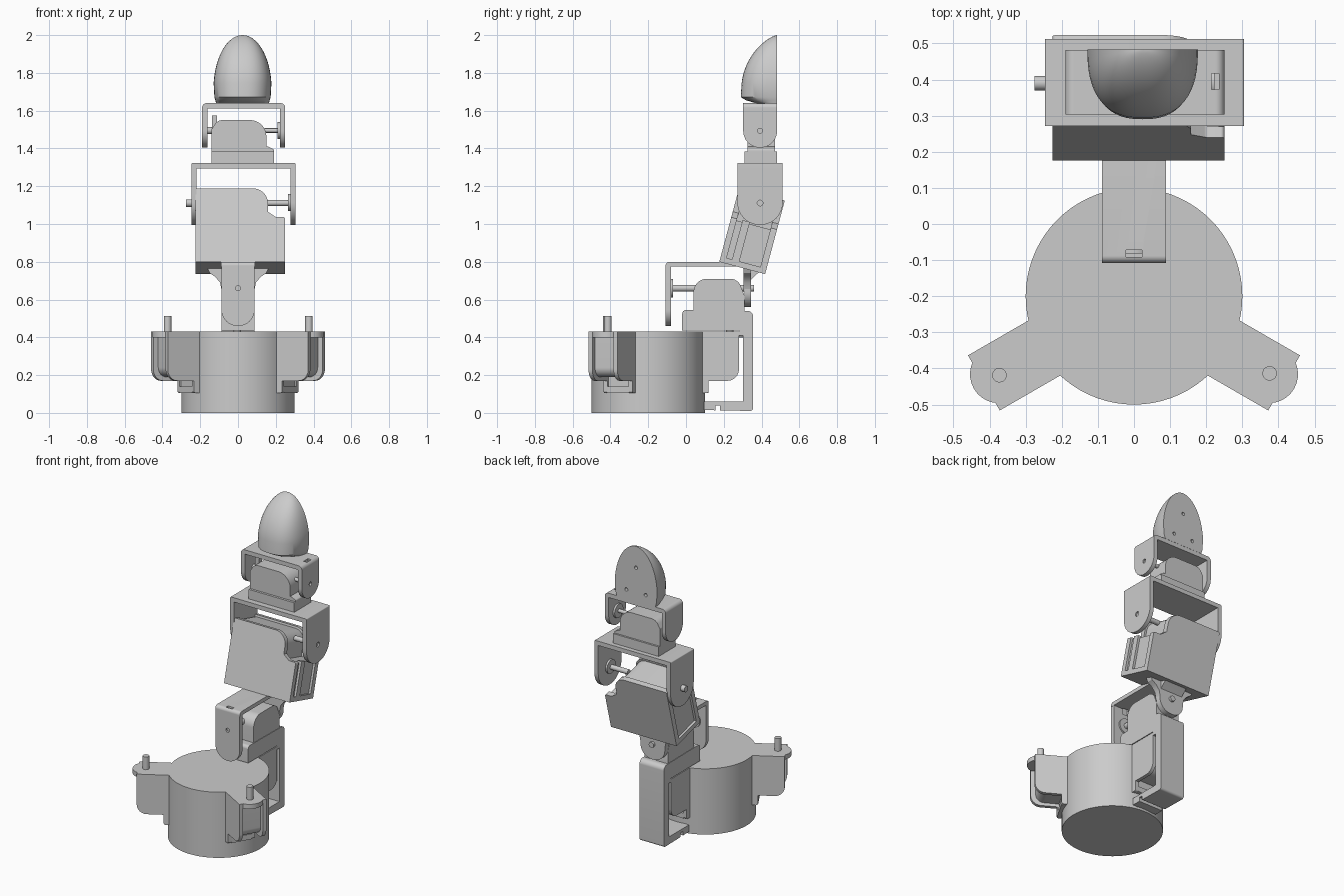
import bpy, bmesh, math
from mathutils import Vector, Matrix

if "Cube" in bpy.data.objects:
    bpy.data.objects.remove(bpy.data.objects["Cube"])


def fillet(pts, n=8):
    """2D outline; a third value on a point rounds that corner."""
    out = []
    for i, p in enumerate(pts):
        v = Vector(p[:2])
        if len(p) < 3:
            out.append(v)
            continue
        d1 = (Vector(pts[i - 1][:2]) - v).normalized()
        d2 = (Vector(pts[(i + 1) % len(pts)][:2]) - v).normalized()
        half, r = d1.angle(d2) / 2, p[2]
        c = v + (d1 + d2).normalized() * r / math.sin(half)
        t = r / math.tan(half)
        s, e = v + d1 * t - c, v + d2 * t - c
        out += [c + s.lerp(e, k / n).normalized() * r for k in range(n + 1)]
    return out


def rect(a0, a1, b0, b1):
    return [(a0, b0), (a1, b0), (a1, b1), (a0, b1)]


def disc(a, b, r, n=24):
    return [(a + r * math.cos(2 * math.pi * k / n), b + r * math.sin(2 * math.pi * k / n)) for k in range(n)]


def build(name, parts, mat=Matrix()):
    """parts: (axis, outline, from, to) prisms gathered in one object."""
    bm = bmesh.new()
    for axis, pts, lo, hi in parts:
        place = {'x': lambda p, h: (h, p[0], p[1]), 'y': lambda p, h: (p[0], h, p[1]),
                 'z': lambda p, h: (p[0], p[1], h)}[axis]
        pts = fillet(pts)
        ends = [[bm.verts.new(place(p, h)) for p in pts] for h in (lo, hi)]
        bm.faces.new(ends[0])
        bm.faces.new(ends[1])
        for i in range(len(pts)):
            bm.faces.new((ends[0][i - 1], ends[0][i], ends[1][i], ends[1][i - 1]))
    return finish(name, bm, mat)


def finish(name, bm, mat=Matrix()):
    bmesh.ops.recalc_face_normals(bm, faces=bm.faces)
    bm.transform(mat)
    me = bpy.data.meshes.new(name)
    bm.to_mesh(me)
    bm.free()
    ob = bpy.data.objects.new(name, me)
    bpy.context.collection.objects.link(ob)
    return ob


def drill(ob, parts):
    cutter = build("cutter", parts)
    m = ob.modifiers.new("holes", 'BOOLEAN')
    m.operation, m.solver, m.use_self, m.object = 'DIFFERENCE', 'EXACT', True, cutter
    bpy.context.view_layer.objects.active = ob
    bpy.ops.object.modifier_apply(modifier=m.name)
    bpy.data.objects.remove(cutter)


def yoke(name, x0, x1, y0, y1, zp, top, t, r):
    """U bracket opening downward, legs rounded around the pivot height zp."""
    h = (y1 - y0) / 2
    leg = [(y0, top - t), (y0, zp - h, h * .98), (y1, zp - h, h * .98), (y1, top - t)]
    yc = (y0 + y1) / 2
    plate = [(x0, top - t), (x1, top - t), (x1, top, r), (x0, top, r)]
    return build(name, [('y', plate, y0, y1), ('x', leg, x0, x0 + t), ('x', leg, x1 - t, x1),
                        ('x', disc(yc, zp, .045), x1 - t - .012, x1 - t + .005)])


# Base drum with three servo arms
build("base_drum", [('z', disc(0, -.2, .3, 72), 0, .43)])
side = [(.2, .105), (.32, .105, .012), (.32, .17), (.48, .17, .06), (.48, .43), (.2, .43)]
core = [(.2, .12), (.31, .12), (.31, .19), (.45, .19, .05), (.45, .42), (.2, .42)]
for label, ang in (("left", 210), ("right", 330), ("back", 90)):
    m = Matrix.Translation((0, -.2, 0)) @ Matrix.Rotation(math.radians(ang), 4, 'Z')
    build(label + "_arm", [('y', side, -.088, -.065), ('y', side, .065, .088), ('y', core, -.066, .066),
                           ('y', [(.2, .105), (.32, .105), (.32, .14), (.2, .14)], -.066, .066),
                           ('z', [(.2, -.088), (.48, -.088), (.48, .088), (.2, .088)], .41, .43),
                           ('z', disc(.432, 0, .08, 32), .4, .43)], m)
    build(label + "_arm_pin", [('z', disc(.432, .003, .02), .42, .513)], m)

# Swivel bracket hugging the back arm, carrying the first joint servo
swivel = [(.095, .015), (.355, .01, .015), (.355, .54, .03), (-.02, .545, .02), (-.02, .435),
          (.28, .435), (.28, .41), (.303, .41), (.303, .06), (.095, .06)]
ob = build("swivel_bracket", [('x', swivel, -.088, .088)])
drill(ob, [('x', rect(.155, .18, 0, .04), -.1, .1)])
build("first_servo", [('x', [(.04, .5), (.31, .5), (.31, .62), (.275, .71, .06), (.04, .71, .07)], -.085, .085),
                      ('y', disc(0, .66, .018), -.09, .36)])

# First joint yoke, turning on a front-to-back axis
front_leg = [(-.088, .78), (-.088, .46, .086), (.088, .46, .086), (.088, .78)]
back_leg = [(-.088, .78), (-.088, .56, .08), (.088, .56, .08), (.088, .78)]
ob = build("first_yoke", [('x', [(-.108, .775), (.345, .775), (.345, .8, .015), (-.108, .8, .02)], -.089, .089),
                          ('y', front_leg, -.108, -.08), ('y', back_leg, .31, .345),
                          ('y', disc(0, .66, .05), -.083, -.07)])
drill(ob, [('y', disc(0, .66, .013), -.2, -.095), ('z', rect(-.022, .022, -.092, -.072), .74, .9)])
half = [(.085, .64), (.095, .69), (.12, .72), (.15, .74), (.165, .775)]
build("yoke_gusset", [('y', half + [(-x, z) for x, z in reversed(half)], .305, .345),
                      ('x', [(.31, .775), (.40, .755), (.375, .735), (.32, .68)], -.08, .08)])

# Tilted middle servo: two cover plates around an inset core
tilt = Matrix.Translation((0, .386, 1.111)) @ Matrix.Rotation(math.radians(-15), 4, 'X')
cover = [(-.225, -.355), (.25, -.355), (.25, -.11, .01), (.2, -.11, .02), (.158, -.08),
         (.158, .048, .08), (-.225, .048, .01)]
inner = [(-.21, -.35), (.235, -.35), (.235, -.12), (.145, -.12), (.145, .035, .07), (-.21, .035)]
build("middle_servo", [('y', cover, -.122, -.09), ('y', cover, .095, .129), ('y', inner, -.091, .096),
                       ('y', rect(-.225, .25, -.355, -.325), -.1, .1),
                       ('y', rect(.22, .25, -.33, -.11), -.06, -.02)], tilt)
build("middle_pin", [('x', disc(.39, 1.111, .02), -.275, -.2), ('x', disc(.39, 1.111, .016), .14, .295)])

# Middle yoke
ob = yoke("middle_yoke", -.247, .305, .272, .512, 1.115, 1.323, .028, .006)
drill(ob, [('x', disc(.392, 1.111, .015), .296, .35)])

# Upper servo standing on the middle yoke
build("upper_servo", [('y', rect(-.14, .19, 1.32, 1.385), .31, .482),
                      ('y', [(-.14, 1.38), (.15, 1.38), (.15, 1.55, .085), (-.11, 1.55, .05),
                             (-.14, 1.5)], .325, .47),
                      ('y', rect(-.138, -.112, 1.38, 1.575), .375, .41),
                      ('y', [(.14, 1.38), (.19, 1.38), (.19, 1.395, .01), (.16, 1.41), (.14, 1.41)], .325, .47)])
build("upper_pin", [('x', disc(.392, 1.495, .018), -.175, -.1), ('x', disc(.392, 1.495, .012), .14, .235)])

# Upper yoke
ob = yoke("upper_yoke", -.19, .25, .303, .482, 1.494, 1.64, .028, .024)
drill(ob, [('x', disc(.392, 1.494, .013), .24, .3), ('z', rect(.214, .236, .372, .417), 1.6, 1.7)])

# Fingertip pad: D-shaped rings, flat at the back
bm = bmesh.new()
rings, n = [(1.64, .14, .115), (1.655, .144, .165), (1.672, .149, .193)], 28
for k in range(1, 15):
    a = k / 14 * math.pi / 2 * .985
    rings.append((1.715 + .285 * math.sin(a), .154 * math.cos(a), .19 * math.cos(a) ** 1.4))
loops = []
for z, w, d in rings:
    loop = []
    for k in range(n + 1):
        c, s = math.cos(math.pi * k / n), max(0, math.sin(math.pi * k / n))
        loop.append(bm.verts.new((.024 + w * math.copysign(abs(c) ** .8, c), .483 - d * s ** .8, z)))
    loops.append(loop)
for lo, hi in zip(loops, loops[1:]):
    for k in range(n + 1):
        bm.faces.new((lo[k - 1], lo[k], hi[k], hi[k - 1]))
bm.faces.new(loops[0])
bm.faces.new(loops[-1])
tip = finish("fingertip", bm)
drill(tip, [('y', disc(.024 + x, z, .011), .45, .6) for x, z in ((0, 1.86), (-.07, 1.7), (.07, 1.7))])

# Shading
bpy.ops.object.select_all(action='SELECT')
bpy.context.view_layer.objects.active = tip
bpy.ops.object.shade_smooth_by_angle(angle=math.radians(30))
